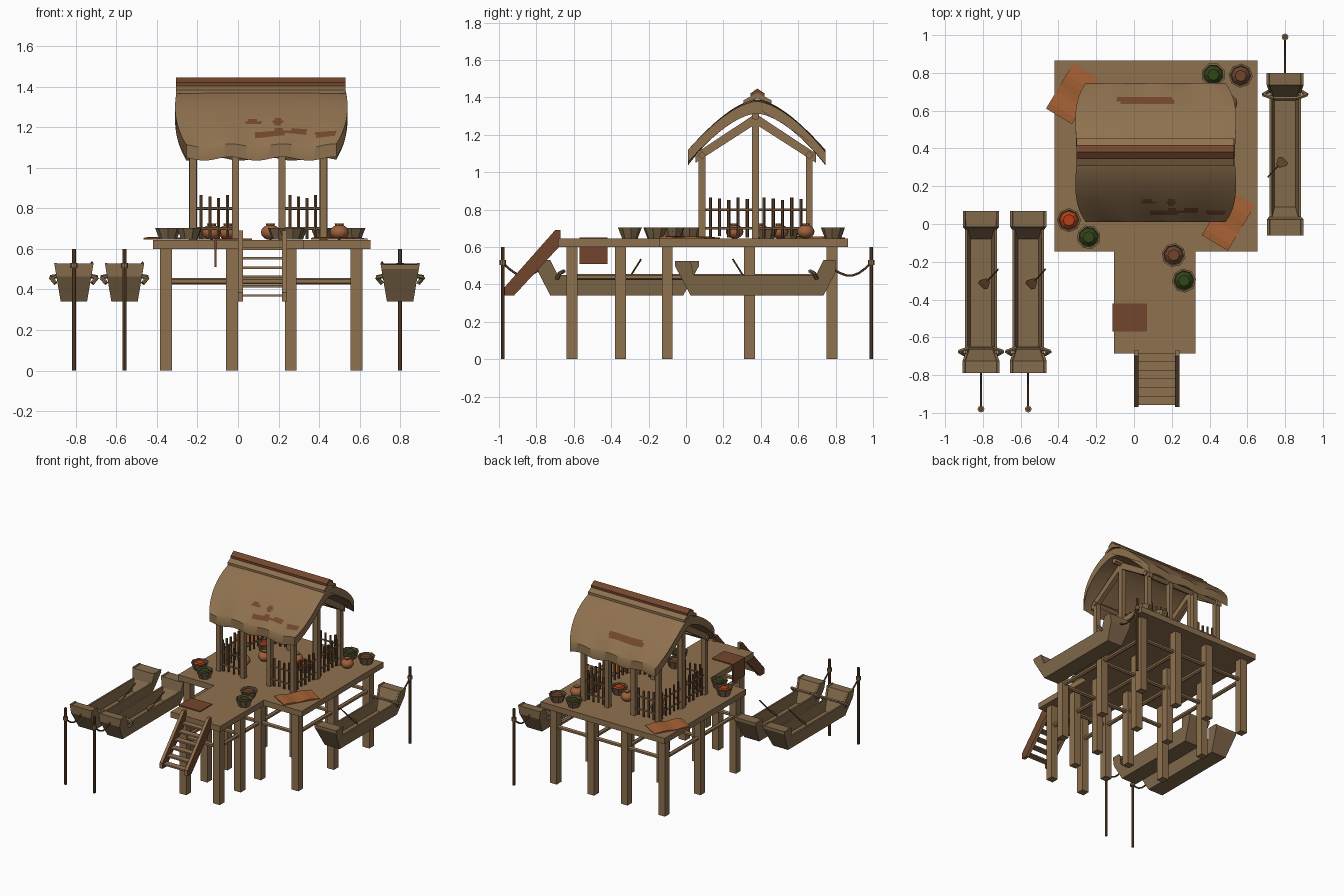
import bpy, bmesh, math
from mathutils import Vector, Matrix

if "Cube" in bpy.data.objects:
    bpy.data.objects.remove(bpy.data.objects["Cube"])


def mat(name, r, g, b):
    m = bpy.data.materials.new(name)
    m.diffuse_color = (r, g, b, 1)
    m.use_nodes = True
    m.node_tree.nodes["Principled BSDF"].inputs["Base Color"].default_value = m.diffuse_color
    return m


WOOD = mat("tan wood", .275, .165, .078)
HULL = mat("boat wood", .225, .145, .072)
BASKET = mat("basket weave", .20, .13, .066)
RUST = mat("rust brown", .17, .062, .026)
DARK = mat("dark stick brown", .145, .07, .03)
MAT = mat("orange mat", .376, .118, .034)
ORANGE = mat("bright orange", .47, .05, .008)
GREEN = mat("leaf green", .032, .062, .009)
CLAY = mat("clay orange", .35, .12, .045)


def finish(name, bm, *mats, smooth=0):
    bmesh.ops.recalc_face_normals(bm, faces=bm.faces)
    me = bpy.data.meshes.new(name)
    bm.to_mesh(me)
    bm.free()
    for m in mats:
        me.materials.append(m)
    ob = bpy.data.objects.new(name, me)
    bpy.context.collection.objects.link(ob)
    if smooth:
        me.shade_smooth()
        me.set_sharp_from_angle(angle=math.radians(smooth))
    return ob


def box(name, x0, x1, y0, y1, z0, z1, m=WOOD):
    bm = bmesh.new()
    M = Matrix.Translation(((x0 + x1) / 2, (y0 + y1) / 2, (z0 + z1) / 2)) @ \
        Matrix.Diagonal((x1 - x0, y1 - y0, z1 - z0, 1))
    bmesh.ops.create_cube(bm, size=1, matrix=M)
    return finish(name, bm, m)


def post(name, x, y, z0, z1, r, m=WOOD):
    return box(name, x - r, x + r, y - r, y + r, z0, z1, m)


def rod(name, a, b, r, m=WOOD, n=6, r2=None):
    """Straight prism or cone with n sides from a to b."""
    a, b = Vector(a), Vector(b)
    d = b - a
    M = Matrix.Translation((a + b) / 2) @ d.to_track_quat('Z', 'Y').to_matrix().to_4x4()
    bm = bmesh.new()
    bmesh.ops.create_cone(bm, cap_ends=True, segments=n, radius1=r,
                          radius2=r if r2 is None else r2, depth=d.length, matrix=M)
    return finish(name, bm, m)


def loft(name, rings, *mats, smooth=0):
    """Closed rings joined in order, with both ends capped."""
    bm = bmesh.new()
    vs = [[bm.verts.new(p) for p in r] for r in rings]
    n = len(rings[0])
    for p, q in zip(vs, vs[1:]):
        for i in range(n):
            bm.faces.new((p[i], p[(i + 1) % n], q[(i + 1) % n], q[i]))
    bm.faces.new(vs[0])
    bm.faces.new(vs[-1])
    return finish(name, bm, *mats, smooth=smooth)


# Platform, pier and stilts
box("deck", -.42, .655, -.145, .865, .60, .645)
box("pier_deck", -.105, .325, -.685, -.145, .60, .645)
XS, YS = (-.355, -.03, .26, .585), (-.10, .34, .78)
for x in XS:
    for y in YS:
        post("stilt", x, y, 0, .60, .029)
    rod("long_brace", (x, -.10, .44), (x, .78, .44), .016)
for y in YS:
    rod("cross_brace", (-.355, y, .44), (.585, y, .44), .016)
for y in (-.61, -.35):
    for x in XS[1:3]:
        post("pier_stilt", x, y, 0, .60, .029)
    rod("pier_cross_brace", (-.03, y, .44), (.26, y, .44), .016)
for x in XS[1:3]:
    rod("pier_long_brace", (x, -.61, .44), (x, -.10, .44), .016)

# Stairs with rust coloured side faces
side = [(-.97, .34), (-.92, .34), (-.67, .61), (-.67, .69), (-.70, .69), (-.97, .385)]
for x in (0, .217):
    ob = loft("stair_stringer", [[(x + d, y, z) for y, z in side] for d in (0, .024)], WOOD, RUST)
    for p in ob.data.polygons:
        p.material_index = int(abs(p.normal.x) > .9)
for i in range(6):
    y, z = -.935 + i * .046, .37 + i * .046
    box("stair_tread", .02, .22, y - .024, y + .024, z - .006, z + .006)

# Hut frame
HX, HY, MY = (-.222, -.012, .217, .422), (.086, .659), .372
for y in HY:
    for x in HX:
        post("hut_post", x, y, .645, 1.11, .018)
    rod("eave_beam", (-.25, y, 1.09), (.45, y, 1.09), .022, n=4)
for x in (HX[0], HX[-1]):
    post("gable_post", x, MY, .645, 1.30, .019)
    for y in (.05, .695):
        loft("rafter", [[(x - .018, v, w - h), (x + .018, v, w - h), (x + .018, v, w + h),
                         (x - .018, v, w + h)] for v, w, h in ((y, 1.075, .025), (MY, 1.285, .028))], WOOD)
rod("ridge_beam", (-.27, MY, 1.30), (.50, MY, 1.30), .022)


# Picket fences
def fence(a, b, n):
    a, b = Vector(a), Vector(b)
    for z in (.70, .80):
        rod("fence_rail", (a.x, a.y, z), (b.x, b.y, z), .007)
    for i in range(n):
        p = a.lerp(b, (i + .9) / (n + .8))
        rod("fence_picket", (p.x, p.y, .65 + .008 * (i % 2)), (p.x, p.y, .865 - .007 * (i % 3)), .0085, DARK)


for y in HY:
    fence((HX[0], y), (HX[1], y), 4)
    fence((HX[2], y), (HX[3], y), 4)
for x in (HX[0], HX[3]):
    fence((x, HY[0]), (x, MY), 5)
    fence((x, MY), (x, HY[1]), 5)

# Curved thatch roof with worn patches
RX, RY, NX, NT = .115, .378, 76, 60


def roof_point(u, t, down):
    a = abs(t)
    hx = .415 + .03 * a - .075 * a ** 4
    z = 1.39 - .28 * a ** 1.6 - .012 * u ** 4 * (1 - a) + .009 * math.sin(u * 9 + t) * a ** 4
    return (RX + u * hx, RY + .368 * t, z - down)


rings = []
for i in range(NX + 1):
    u = 2 * i / NX - 1
    ts = [2 * j / NT - 1 for j in range(NT + 1)]
    rings.append([roof_point(u, t, 0) for t in ts] + [roof_point(u, t, .065) for t in reversed(ts)])
roof = loft("thatch_roof", rings, WOOD, RUST, smooth=40)
PATCHES = ((.07, .115, .035, .014), (.195, .115, .03, .016), (.17, .062, .09, .016), (.31, .072, .045, .014),
           (.43, .06, .05, .013), (.05, .655, .15, .019), (.16, .65, .05, .022))
for p in roof.data.polygons:
    c = p.center
    if p.normal.z > .2:
        wob = .25 * math.sin(c.x * 70) + .2 * math.sin(c.x * 31 + c.y * 90)
        p.material_index = int(any(((c.x - x) / a) ** 2 + ((c.y - y) / b) ** 2 < 1 + wob
                                   for x, y, a, b in PATCHES))

# Ridge cap, a lower tan fold and an upper rust fold
for name, w, top, drop, m in (("ridge_cap_lower", .074, 1.425, .04, WOOD), ("ridge_cap_upper", .037, 1.447, .025, RUST)):
    prof = [(-w, top - drop), (0, top), (w, top - drop), (w, top - drop - .018), (0, top - .03), (-w, top - drop - .018)]
    loft(name, [[(x, RY + .004 + y, z) for y, z in prof] for x in (-.305, .53)], m)


# Woven baskets with heaped goods
def basket(x, y, goods, turn=0):
    bm = bmesh.new()
    prof = ((.042, .646), (.064, .703), (.054, .703), (.05, .685))
    rs = [[bm.verts.new((x + r * math.cos(turn + k * math.pi / 4), y + r * math.sin(turn + k * math.pi / 4), z))
           for k in range(8)] for r, z in prof]
    for p, q in zip(rs, rs[1:]):
        for k in range(8):
            bm.faces.new((p[k], p[(k + 1) % 8], q[(k + 1) % 8], q[k]))
    bm.faces.new(rs[0])
    bm.faces.new(rs[-1])
    finish("basket", bm, BASKET)
    rod("basket_goods", (x, y, .68), (x, y, .704), .054, goods, 8, .03)


for i, (x, y, g) in enumerate(((-.345, .02, ORANGE), (-.24, -.07, GREEN), (.21, -.165, RUST), (.265, -.30, GREEN),
                               (.42, .79, GREEN), (.565, .785, RUST), (-.15, .55, ORANGE), (.28, .43, ORANGE))):
    basket(x, y, g, i * .3)

# Round clay jars
for x, y in ((.50, .64), (-.05, .40), (.16, .50), (-.13, .26)):
    bm = bmesh.new()
    bmesh.ops.create_uvsphere(bm, u_segments=12, v_segments=8, radius=.047,
                              matrix=Matrix.Translation((x, y, .682)) @ Matrix.Diagonal((1, 1, .8, 1)))
    finish("clay_jar", bm, CLAY, smooth=60)
    rod("jar_neck", (x, y, .71), (x, y, .725), .018, CLAY, 8, .023)

# Mats on the deck, slightly buckled, and a cloth over the pier edge
for x, y in ((-.325, .69), (.50, .02)):
    R = Matrix.Translation((x, y, .648)) @ Matrix.Rotation(math.radians(59), 4, 'Z')
    rr = []
    for i in range(9):
        a = -.14 + .035 * i
        h = .006 + .004 * math.sin(i * 1.4)
        rr.append([R @ Vector(p) for p in ((a, -.08, -.002), (a, .08, -.002), (a, .08, h), (a, -.08, h))])
    loft("deck_mat", rr, MAT)
box("cloth_top", -.115, .07, -.57, -.42, .645, .652, RUST)
box("cloth_drape", -.115, -.107, -.57, -.42, .51, .652, RUST)


# Moored boats: bow at local -y, d flips the direction
def boat(cx, cy, d):
    def P(x, y, z):
        return (cx + d * x, cy + d * y, z)

    def half(z):
        return .065 + (z - .34) * .17

    stations = ((-.43, .465, .53, .527), (-.365, .34, .53, .525), (-.325, .34, .45, .445), (-.285, .34, .45, .37),
                (.28, .34, .45, .37), (.33, .34, .45, .445), (.345, .34, .525, .52), (.43, .50, .525, .522))
    hull = []
    for y, zb, zt, zf in stations:
        wb, wt, wf = half(zb), half(zt), half(zf) - .015
        hull.append([P(*q) for q in ((-wt, y, zt), (-wb, y, zb), (wb, y, zb), (wt, y, zt), (wt - .013, y, zt),
                                     (wf, y, zf), (-wf, y, zf), (-wt + .013, y, zt))])
    loft("boat_hull", hull, HULL)
    # rope band across the bow
    pts = [(-.09, -.33, .43), (-.115, -.315, .46), (-.06, -.295, .47), (.06, -.295, .47), (.115, -.315, .46), (.09, -.33, .43)]
    for a, b in zip(pts, pts[1:]):
        rod("bow_band", P(*a), P(*b), .011, HULL)
    # paddle
    rod("paddle_handle", P(.09, .12, .535), P(.035, .06, .44), .005, DARK)
    loft("paddle_blade", [[P(*q) for q in ((x - w, y + w, z), (x + w, y - w, z), (x + w, y - w, z - .008), (x - w, y + w, z - .008))]
                          for x, y, z, w in ((.04, .065, .45, .008), (.015, .04, .425, .022), (0, .03, .41, .016))], DARK)
    # mooring pole, knot and sagging rope
    px, py = 0, -.62
    rod("mooring_pole", P(px, py, 0), P(px, py, .60), .010, DARK, 8)
    rod("pole_knot", P(px, py, .505), P(px, py, .53), .018, WOOD, 8)
    rope = [P(0, -.42 - .2 * k / 6, .48 + .035 * k / 6 - .05 * math.sin(math.pi * k / 6)) for k in range(7)]
    for a, b in zip(rope, rope[1:]):
        rod("mooring_rope", a, b, .006, DARK)


boat(-.81, -.36, 1)
boat(-.56, -.36, 1)
boat(.80, .37, -1)
